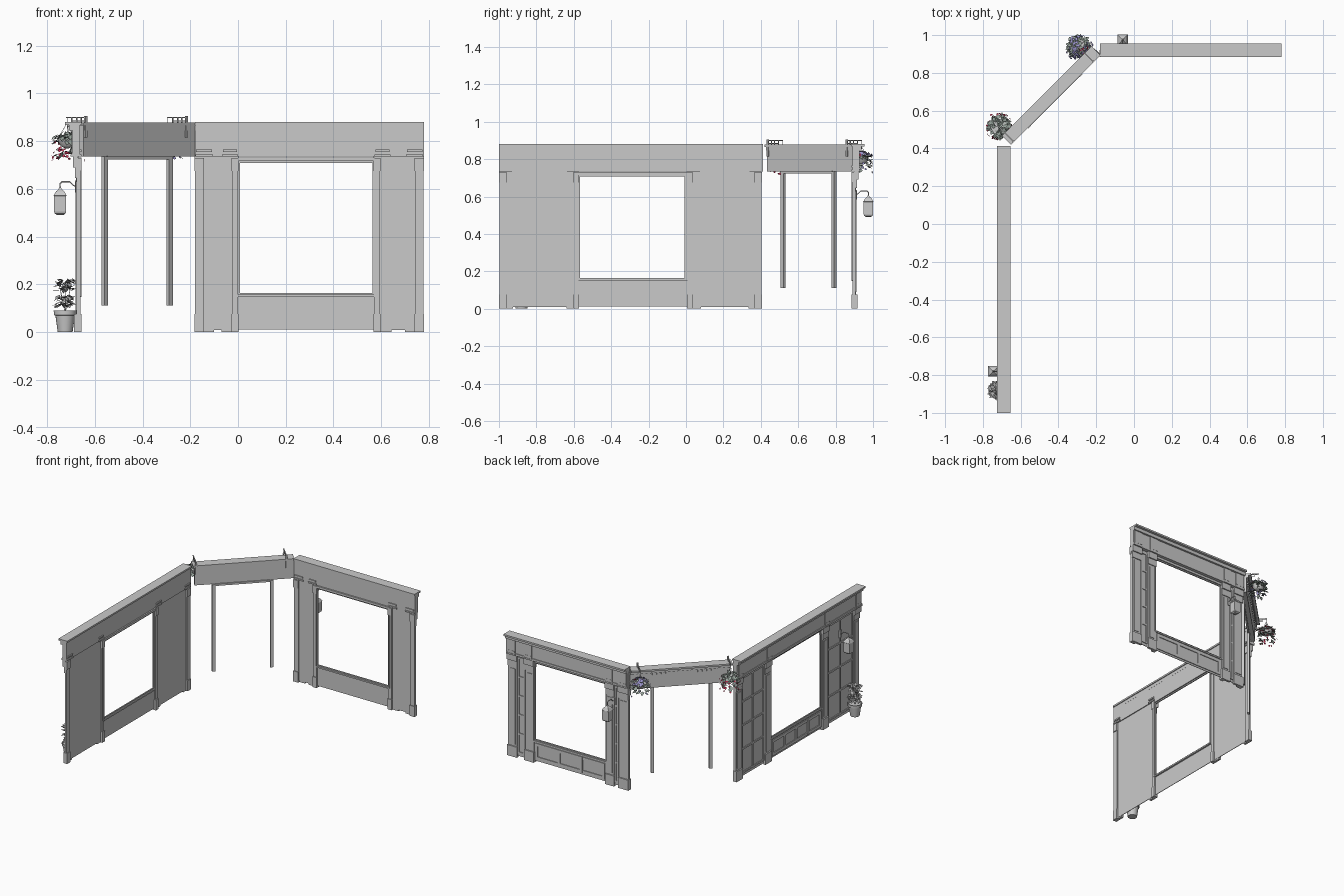
import bpy, bmesh, math, random
from mathutils import Matrix, Vector

random.seed(4)
if "Cube" in bpy.data.objects:
    bpy.data.objects.remove(bpy.data.objects["Cube"])


def material(name, r, g, b):
    m = bpy.data.materials.new(name)
    m.use_nodes = True
    m.diffuse_color = (r, g, b, 1)
    m.node_tree.nodes["Principled BSDF"].inputs["Base Color"].default_value = (r, g, b, 1)
    return m


GREY = material("wall grey", .59, .59, .59)
SHRUB = material("shrub grey", .4, .4, .4)
LEAF = material("leaf grey green", .31, .37, .33)
RED = material("flower red", .6, .03, .09)
VIOLET = material("flower violet", .34, .31, .62)


def place(x, y, degrees):
    return Matrix.Translation((x, y, 0)) @ Matrix.Rotation(math.radians(degrees), 4, "Z")


# Wall frames: local x runs along the wall, local y points outside
BACK = place(0, .885, 0)
SIDE = place(-.655, 0, 90)
CORNER = place(-.655, .413, 45)


def finish(name, bm, mats, frame, smooth=False):
    mesh = bpy.data.meshes.new(name)
    bm.to_mesh(mesh)
    bm.free()
    for m in mats:
        mesh.materials.append(m)
    ob = bpy.data.objects.new(name, mesh)
    bpy.context.collection.objects.link(ob)
    ob.matrix_world = frame
    if smooth:
        bpy.ops.object.select_all(action="DESELECT")
        ob.select_set(True)
        bpy.context.view_layer.objects.active = ob
        bpy.ops.object.shade_smooth_by_angle()


def boxes(name, frame, parts):
    bm = bmesh.new()
    for x0, x1, y0, y1, z0, z1 in parts:
        mid = Matrix.Translation(((x0 + x1) / 2, (y0 + y1) / 2, (z0 + z1) / 2))
        bmesh.ops.create_cube(bm, size=1, matrix=mid @ Matrix.Diagonal((x1 - x0, y1 - y0, z1 - z0, 1)))
    finish(name, bm, [GREY], frame)


def lathe(name, profile, sides, frame, turn=0):
    bm = bmesh.new()
    rings = []
    for r, z in profile:
        rings.append([bm.verts.new((r * math.cos(a), r * math.sin(a), z)) for a in
                      (math.radians(turn) + math.tau * i / sides for i in range(sides))])
    for low, high in zip(rings, rings[1:]):
        for i in range(sides):
            j = (i + 1) % sides
            bm.faces.new((low[i], low[j], high[j], high[i]))
    bm.faces.new(rings[0][::-1])
    bm.faces.new(rings[-1])
    finish(name, bm, [GREY], frame, sides > 8)


def tube(name, points, radius, frame, mat=GREY):
    curve = bpy.data.curves.new(name, "CURVE")
    curve.dimensions = "3D"
    curve.bevel_depth = radius
    curve.bevel_resolution = 1
    curve.use_fill_caps = True
    line = curve.splines.new("POLY")
    line.points.add(len(points) - 1)
    for p, co in zip(line.points, points):
        p.co = (*co, 1)
    curve.materials.append(mat)
    ob = bpy.data.objects.new(name, curve)
    bpy.context.collection.objects.link(ob)
    ob.matrix_world = frame


def panelling(x0, x1, z0, z1, cols, rows, bar=.012):
    """Raised rails and stiles around a grid of sunk panels."""
    parts = []
    for i in range(cols + 1):
        x = x0 + (x1 - x0 - bar) * i / cols
        parts.append((x, x + bar, .016, .023, z0, z1))
    for i in range(rows + 1):
        z = z0 + (z1 - z0 - bar) * i / rows
        parts.append((x0, x1, .016, .0225, z, z + bar))
    return parts


def wall(name, frame, start, end, posts, win0, win1, rows):
    # Flat sheets either side of the opening, and below it
    boxes(name + "_panels", frame, [
        (start + .03, win0 - .005, .013, .017, .01, .735),
        (win1 + .005, end - .03, .013, .017, .01, .735),
        (win0 - .015, win1 + .015, .013, .017, .012, .15)])
    # Header beam and overhanging cap
    boxes(name + "_header", frame, [
        (start, end, .0065, .038, .735, .85),
        (start, end, .006, .052, .845, .872),
        (start, end, 0, .07, .868, .88),
        (start, end, .03, .043, .735, .75)])
    # Window frame with a stepped inner rim
    trim = []
    for w, d0, d1 in ((.01, .001, .024), (.018, .009, .0165)):
        trim += [(win0 - .01, win0 - .01 + w, d0, d1, .15, .73),
                 (win1 + .01 - w, win1 + .01, d0, d1, .15, .73),
                 (win0, win1, d0, d1, .147, .147 + w),
                 (win0, win1, d0, d1, .726 - w, .732)]
    boxes(name + "_window_frame", frame, trim)
    # Pilasters: base, shaft with raised strip, stepped capital, header block,
    # and a narrower post with base and capital on the inside
    for i, (a, b) in enumerate(posts):
        width = .04 if i in (0, 3) else .03
        p, q = (a, a + width) if i in (0, 2) else (b - width, b)
        boxes(f"{name}_pilaster_{i + 1}", frame, [
            (a, b, .0145, .031, 0, .075),
            (a + .005, b - .005, .0145, .022, .075, .65),
            (a + .018, b - .018, .02, .026, .09, .63),
            (a + .002, b - .002, .0145, .028, .645, .7),
            (a, b, .0145, .036, .69, .735),
            (p, q, 0, .015, 0, .075),
            (p + .002, q - .002, .0055, .015, .075, .68),
            (p, q, 0, .015, .675, .73),
            (a + .004, b - .004, 0, .046, .735, .745),
            (a + .008, b - .008, 0, .044, .755, .765),
            (a + .008, b - .008, .03, .043, .745, .85)])
    # Sunk panel grids outside
    grid = []
    for a, b in ((posts[0][1], posts[1][0]), (posts[2][1], posts[3][0])):
        grid += panelling(a, b, .03, .72, 2 if b - a > .1 else 1, rows)
    grid += panelling(win0 + .01, win1 - .01, .025, .14, 3 if rows > 4 else 4, 1, .02)
    boxes(name + "_panelling", frame, grid)


wall("back_wall", BACK, -.18, .78,
     [(-.183, -.1), (-.07, .003), (.567, .643), (.7, .78)], 0, .572, 5)
wall("side_wall", SIDE, -1, .413,
     [(-1, -.925), (-.64, -.572), (.005, .08), (.335, .405)], -.575, .0, 4)

# Corner header with slim door posts
boxes("corner_header", CORNER, [
    (.02, .682, .009, .04, .735, .85), (.016, .68, .005, .052, .845, .868),
    (.008, .678, .001, .07, .866, .878)])
boxes("corner_soffit_teeth", CORNER,
      [(.04 + i * .03, .055 + i * .03, .04, .047, .828, .845) for i in range(21)])
boxes("door_frame", CORNER, [
    (.133, .155, -.002, .014, .112, .735), (.517, .538, -.002, .014, .112, .735),
    (.155, .517, .0, .012, .724, .737)])


def foliage(name, frame, count, shape, size, mat):
    """Scatter folded leaves at points given by shape(), facing outward."""
    bm = bmesh.new()
    for i in range(count):
        centre = shape(i)
        heading = math.atan2(centre.y, centre.x) + random.uniform(-.5, .5)
        turn = Matrix.Rotation(heading, 3, "Z") @ Matrix.Rotation(random.uniform(-.5, .9), 3, "Y")
        s = size * random.uniform(.7, 1)
        v = [bm.verts.new(centre + turn @ Vector(p) * s) for p in
             ((-.8, 0, 0), (0, -.5, .12), (.8, 0, 0), (0, .5, .12))]
        bm.faces.new((v[0], v[1], v[2]))
        bm.faces.new((v[0], v[2], v[3]))
    finish(name, bm, [mat], frame)


def blossoms(name, frame, count, shape, size, mat):
    """Flat six-sided blossoms tilted to face up and outward."""
    bm = bmesh.new()
    for i in range(count):
        centre = shape(i)
        facing = Vector((centre.x, centre.y, random.uniform(.01, .07)))
        tilt = facing.to_track_quat("Z", "Y").to_matrix().to_4x4()
        bmesh.ops.create_circle(bm, cap_ends=True, segments=6, radius=size * random.uniform(.7, 1),
                                matrix=Matrix.Translation(centre) @ tilt)
    finish(name, bm, [mat], frame)


def ring_point(r, z, low=0, high=math.tau):
    a = random.uniform(low, high)
    return Vector((r * math.cos(a), r * math.sin(a), z))


def basket_shape(i):
    if i % 4 == 0:      # trailing leaves
        return ring_point(random.uniform(.04, .06), random.uniform(.73, .79))
    r = .055 * math.sqrt(random.random())
    return ring_point(r, .825 - 6 * r * r + random.uniform(-.02, .01))


def trailing_shape(i):
    return ring_point(random.uniform(.055, .075), random.uniform(.715, .8))


def dome_shape(i):
    r = .062 * math.sqrt(random.random())
    return ring_point(r, .842 - 6 * r * r)


def near_side_shape(i):     # the side of the basket towards the wall
    return ring_point(random.uniform(.015, .055), random.uniform(.81, .838), -2.2, -.6)


# Hanging baskets on brackets above the corner header
for side, u in (("right", .029), ("left", .626)):
    boxes(f"{side}_basket_bracket", CORNER, [
        (u - .003, u + .003, .004, .118, .896, .902), (u - .002, u + .002, .015, .085, .882, .886),
        (u - .006, u + .006, .001, .009, .815, .905)]
        + [(u - .002, u + .002, k, k + .004, .878, .898) for k in (.03, .055, .085)])
    spot = CORNER @ Matrix.Translation((u, .115, 0))
    tube(f"{side}_basket_hook", [(0, 0, .9), (0, 0, .835)], .0015, spot)
    lathe(f"{side}_basket_bowl", [(.008, .77), (.026, .778), (.038, .795), (.042, .812)], 12, spot)
    for k in range(3):
        a = math.tau * k / 3
        tube(f"{side}_basket_chain_{k + 1}",
             [(0, 0, .875), (.041 * math.cos(a), .041 * math.sin(a), .812)], .001, spot)
    foliage(f"{side}_basket_plant", spot, 85, basket_shape, .028, LEAF)
    if side == "right":
        blossoms("right_trailing_flowers", spot, 40, trailing_shape, .0075, RED)
    else:
        blossoms("left_basket_flowers", spot, 45, dome_shape, .01, VIOLET)
        blossoms("left_trailing_flowers", spot, 22, trailing_shape, .008, VIOLET)
        blossoms("left_red_flowers", spot, 12, near_side_shape, .008, RED)

# Square wall lanterns on curved arms
for side, frame, u in (("back", BACK, -.06), ("side", SIDE, -.78)):
    spot = frame @ Matrix.Translation((u, .09, 0))
    lathe(side + "_lantern", [(.018, .49), (.032, .497), (.036, .505), (.036, .57), (.039, .572),
                              (.024, .59), (.01, .598), (.005, .606)], 4, spot, 45)
    tube(side + "_lantern_arm", [(0, 0, .6), (0, 0, .622), (0, -.008, .63), (0, -.04, .63),
                                 (0, -.055, .615), (0, -.075, .605)], .003, spot)
    boxes(side + "_lantern_plate", spot, [(-.012, .012, -.075, -.062, .585, .635)])

# Potted plant in two tiers
spot = SIDE @ Matrix.Translation((-.88, .069, 0))
lathe("plant_pot", [(.031, 0), (.041, .07), (.047, .071), (.048, .09), (.042, .09), (.04, .08)], 20, spot)


def pot_shape(i):
    z = random.uniform(.105, .15) if i % 2 else random.uniform(.175, .22)
    return ring_point(.042 * math.sqrt(random.random()), z)


foliage("pot_plant", spot, 110, pot_shape, .025, SHRUB)
for k in range(4):
    a = math.tau * k / 4
    tube(f"plant_stem_{k + 1}", [(0, 0, .08), (.025 * math.cos(a), .025 * math.sin(a), .2)], .0015, spot, SHRUB)
